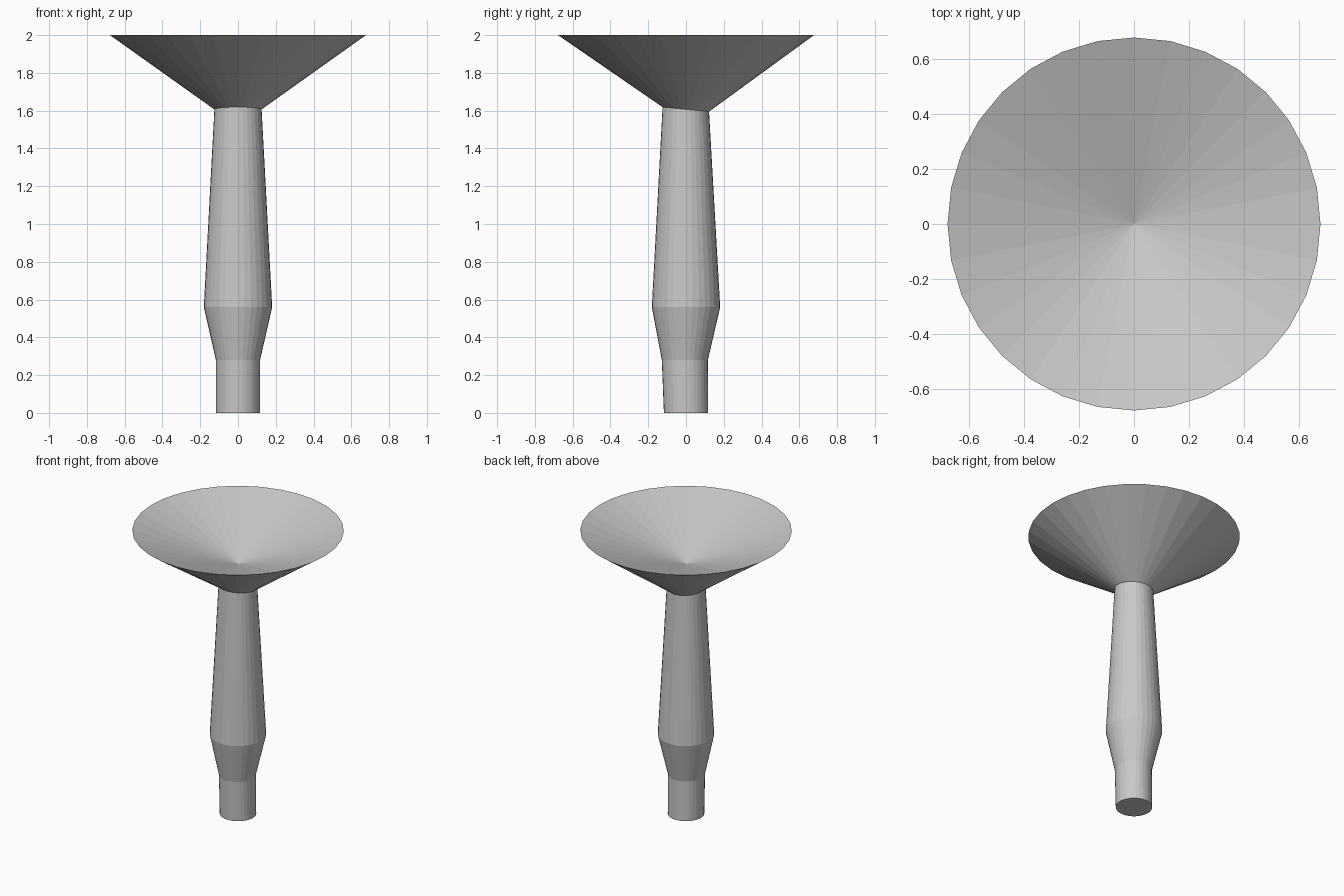
import bpy, bmesh
from math import sin, cos, tau

cube = bpy.data.objects.get("Cube")
if cube:
    bpy.data.objects.remove(cube)

SIDES = 32

grey = bpy.data.materials.new("light_grey")
grey.use_nodes = True
colour = (0.58, 0.58, 0.58, 1)
grey.diffuse_color = colour
grey.node_tree.nodes["Principled BSDF"].inputs["Base Color"].default_value = colour


def ring(bm, rx, z, ry=None, y=0, tilt=0):
    """Ring of vertices, optionally oval, shifted in y and sloped along y."""
    ry = ry or rx
    verts = []
    for i in range(SIDES):
        a = tau * i / SIDES
        verts.append(bm.verts.new((rx * cos(a), y + ry * sin(a), z + tilt * sin(a))))
    return verts


def bridge(bm, lower, upper):
    for i in range(SIDES):
        j = (i + 1) % SIDES
        bm.faces.new((lower[i], lower[j], upper[j], upper[i]))


def finish(bm, name):
    bmesh.ops.recalc_face_normals(bm, faces=bm.faces)
    mesh = bpy.data.meshes.new(name)
    bm.to_mesh(mesh)
    bm.free()
    mesh.materials.append(grey)
    obj = bpy.data.objects.new(name, mesh)
    bpy.context.collection.objects.link(obj)


# Whole body in one shell: base, bulge, tapering stem, sloped neck, flared dish
bm = bmesh.new()
rings = [
    ring(bm, 0.117, 0),
    ring(bm, 0.117, 0.28, ry=0.122, y=-0.006),
    ring(bm, 0.181, 0.56),
    ring(bm, 0.125, 1.607, ry=0.123, y=-0.001, tilt=-0.012),
    ring(bm, 0.678, 2),
]
for lower, upper in zip(rings, rings[1:]):
    bridge(bm, lower, upper)
bm.faces.new(rings[0][::-1])

# Shallow conical hollow inside the dish
apex = bm.verts.new((0, 0, 1.765))
rim = rings[-1]
for i in range(SIDES):
    bm.faces.new((rim[i], rim[(i + 1) % SIDES], apex))
finish(bm, "dish_on_stem")
